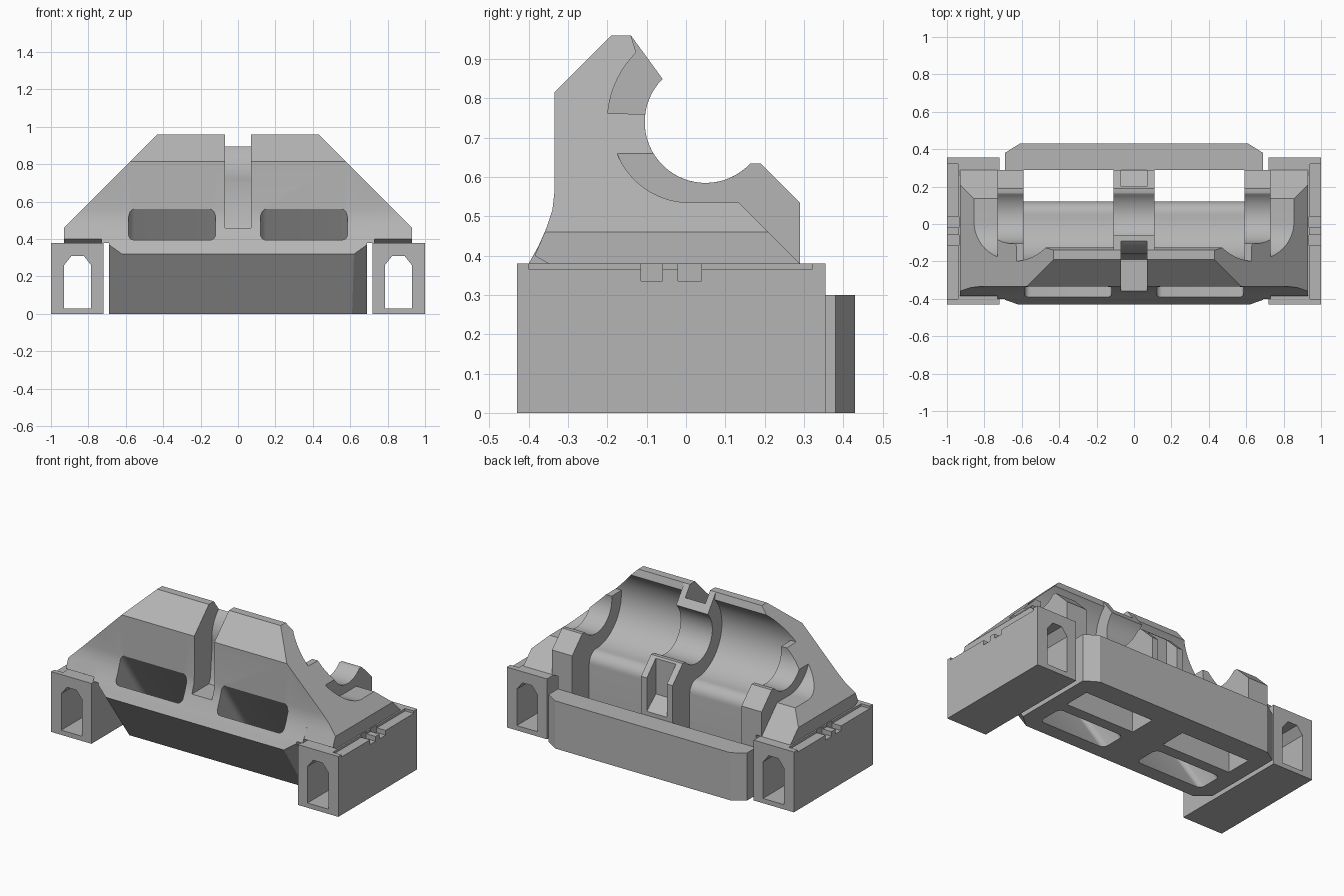
import bpy, bmesh
from math import cos, sin, radians
from mathutils import Vector

if "Cube" in bpy.data.objects:
    bpy.data.objects.remove(bpy.data.objects["Cube"])

grey = bpy.data.materials.new("plain grey")
grey.use_nodes = True
grey.diffuse_color = (0.46, 0.46, 0.46, 1)
grey.node_tree.nodes["Principled BSDF"].inputs["Base Color"].default_value = (0.46, 0.46, 0.46, 1)

BORE = (0.05, 0.74)      # bore axis in the side plane
R_MAIN, R_NECK = 0.25, 0.155


def arc(c, r, a0, a1, n=20):
    steps = [radians(a0 + (a1 - a0) * i / n) for i in range(n + 1)]
    return [(c[0] + r * cos(a), c[1] + r * sin(a)) for a in steps]


def prism(name, pts, lo, hi, axis="x", clips=(), round_r=0):
    """Extrude a 2D outline along one axis, then trim it with planes."""
    place = {"x": lambda p: (lo, p[0], p[1]),
             "y": lambda p: (p[0], lo, p[1]),
             "z": lambda p: (p[0], p[1], lo)}[axis]
    way = Vector([(hi - lo) * (axis == a) for a in "xyz"])
    bm = bmesh.new()
    face = bm.faces.new([bm.verts.new(place(p)) for p in pts])
    ext = bmesh.ops.extrude_face_region(bm, geom=[face])
    moved = [v for v in ext["geom"] if isinstance(v, bmesh.types.BMVert)]
    bmesh.ops.translate(bm, verts=moved, vec=way)
    bmesh.ops.recalc_face_normals(bm, faces=bm.faces)
    for co, no in clips:
        geom = bm.verts[:] + bm.edges[:] + bm.faces[:]
        cut = bmesh.ops.bisect_plane(bm, geom=geom, plane_co=co, plane_no=no, clear_outer=True)
        rim = [e for e in cut["geom_cut"] if isinstance(e, bmesh.types.BMEdge)]
        if rim:
            bmesh.ops.holes_fill(bm, edges=[e for e in bm.edges if e.is_boundary], sides=0)
    if round_r:
        long = [e for e in bm.edges if abs(e.verts[0].co.x - e.verts[1].co.x) < 1e-5
                and abs(e.verts[0].co.z - e.verts[1].co.z) > 0.5]
        bmesh.ops.bevel(bm, geom=long, offset=round_r, segments=5, profile=0.5, affect="EDGES")
    bmesh.ops.recalc_face_normals(bm, faces=bm.faces)
    mesh = bpy.data.meshes.new(name)
    bm.to_mesh(mesh)
    bm.free()
    mesh.materials.append(grey)
    ob = bpy.data.objects.new(name, mesh)
    bpy.context.collection.objects.link(ob)
    return ob


def finish(ob, cutters=(), mirror=False):
    """Apply cuts and mirroring, drop the cutters, shade the curves."""
    for o in bpy.context.selected_objects:
        o.select_set(False)
    bpy.context.view_layer.objects.active = ob
    ob.select_set(True)
    for c in cutters:
        c.hide_render = True
        mod = ob.modifiers.new("cut", "BOOLEAN")
        mod.operation, mod.solver, mod.object = "DIFFERENCE", "EXACT", c
        bpy.ops.object.modifier_apply(modifier=mod.name)
        bpy.data.objects.remove(c)
    if mirror:
        mod = ob.modifiers.new("mirror", "MIRROR")
        mod.use_mirror_merge = False
        bpy.ops.object.modifier_apply(modifier=mod.name)
    bpy.ops.object.shade_smooth_by_angle(angle=radians(28))


def box(name, x0, x1, y0, y1, z0, z1):
    return prism(name, [(y0, z0), (y1, z0), (y1, z1), (y0, z1)], x0, x1)


# Shared pieces of the side profile
flare = [(-0.40, 0.38), (-0.375, 0.425), (-0.355, 0.47), (-0.34, 0.515), (-0.335, 0.56)]
foot = [(-0.21, 0), (-0.43, 0.32)]
crown = [(-0.335, 0.815), (-0.19, 0.96), (-0.14, 0.96)]
back_lip = [(0.165, 0.635), (0.19, 0.635), (0.29, 0.535)]
slope = ((0.93, 0, 0.46), (1, 0, 1))       # sloping shoulder plane

# Cradle shells with the wide bore, open to the rear shafts
shell = foot + flare + crown + arc(BORE, R_MAIN, 135, 270, 28)
shell += arc((0.05, 0.42), 0.07, 90, 0, 8)[1:] + [(0.12, 0)]
cradle = prism("cradle_shell", shell, 0.11, 0.59, clips=[slope])
window = prism("window_cutter", [(-0.051, -0.1), (-0.67, 0.8), (-0.5, 0.8), (0.119, -0.1)],
               0.12, 0.585, round_r=0.03)
finish(cradle, [window], mirror=True)

# Middle rib with a belt groove in front and a slot behind
rib_side = foot + flare + crown + arc(BORE, R_NECK, 135, 317, 32) + back_lip + [(0.29, 0)]
rib = prism("middle_rib", rib_side, -0.11, 0.11)
belt = [(-0.6, 0.46), (-0.19, 0.46), (-0.175, 0.49)] + arc(BORE, 0.21, 190, 125, 14)
belt += [(-0.07, 1.2), (-0.6, 1.2)]
groove = prism("groove_cutter", belt, -0.07, 0.07)
slot = prism("slot_cutter", [(0.20, 0.8), (0.20, 0.40), (0.32, 0.30), (0.32, 0.8)], -0.07, 0.07)
finish(rib, [groove, slot])

# Neck walls with the narrow bore
neck = [(-0.40, 0.38)] + flare[1:] + crown + arc(BORE, R_MAIN, 135, 175, 10)
neck += arc(BORE, R_NECK, 172.5, 317, 28) + back_lip + [(0.29, 0.38)]
finish(prism("neck_wall", neck, 0.59, 0.73, clips=[slope]), mirror=True)

# Outer shoulders with a rounded pocket
shoulder = [(-0.35, 0.38), (-0.385, 0.40)] + flare[2:] + [(-0.335, 0.70)]
shoulder += arc((0.01, 0.735), 0.20, 190, 270, 16) + [(0.135, 0.535), (0.29, 0.38)]
finish(prism("shoulder", shoulder, 0.73, 0.93, clips=[slope]), mirror=True)

# Base ends with chamfered front corners
a, b, c = Vector((0.62, -0.43, 0.32)), Vector((0.61, -0.21, 0)), Vector((0.69, -0.37, 0.32))
normal = (b - a).cross(c - a)
if normal.x < 0:
    normal.negate()
base_side = foot + [(-0.40, 0.38), (0.29, 0.38), (0.29, 0)]
finish(prism("base_end", base_side, 0.59, 0.69, clips=[(a, normal)]), mirror=True)

# Rear slab
plan = [(-0.69, 0.29), (0.69, 0.29), (0.69, 0.38), (0.61, 0.43), (-0.61, 0.43), (-0.69, 0.38)]
finish(prism("rear_slab", plan, 0, 0.30, axis="z"))

# Side legs with a lengthwise tunnel and notched outer rim
leg = box("side_leg", 0.72, 1.0, -0.43, 0.355, 0, 0.38)
tunnel_shape = [(0.785, 0.03), (0.93, 0.03), (0.93, 0.26), (0.89, 0.31), (0.825, 0.31), (0.785, 0.26)]
tunnel = prism("tunnel_cutter", tunnel_shape, -0.6, 0.6, axis="y")
cuts = [tunnel, box("ledge_cutter", 0.94, 1.1, -0.40, 0.32, 0.365, 0.5)]
for y0, y1 in ((-0.115, -0.06), (-0.02, 0.04)):
    cuts.append(box("notch_cutter", 0.935, 1.1, y0, y1, 0.335, 0.5))
finish(leg, cuts, mirror=True)
